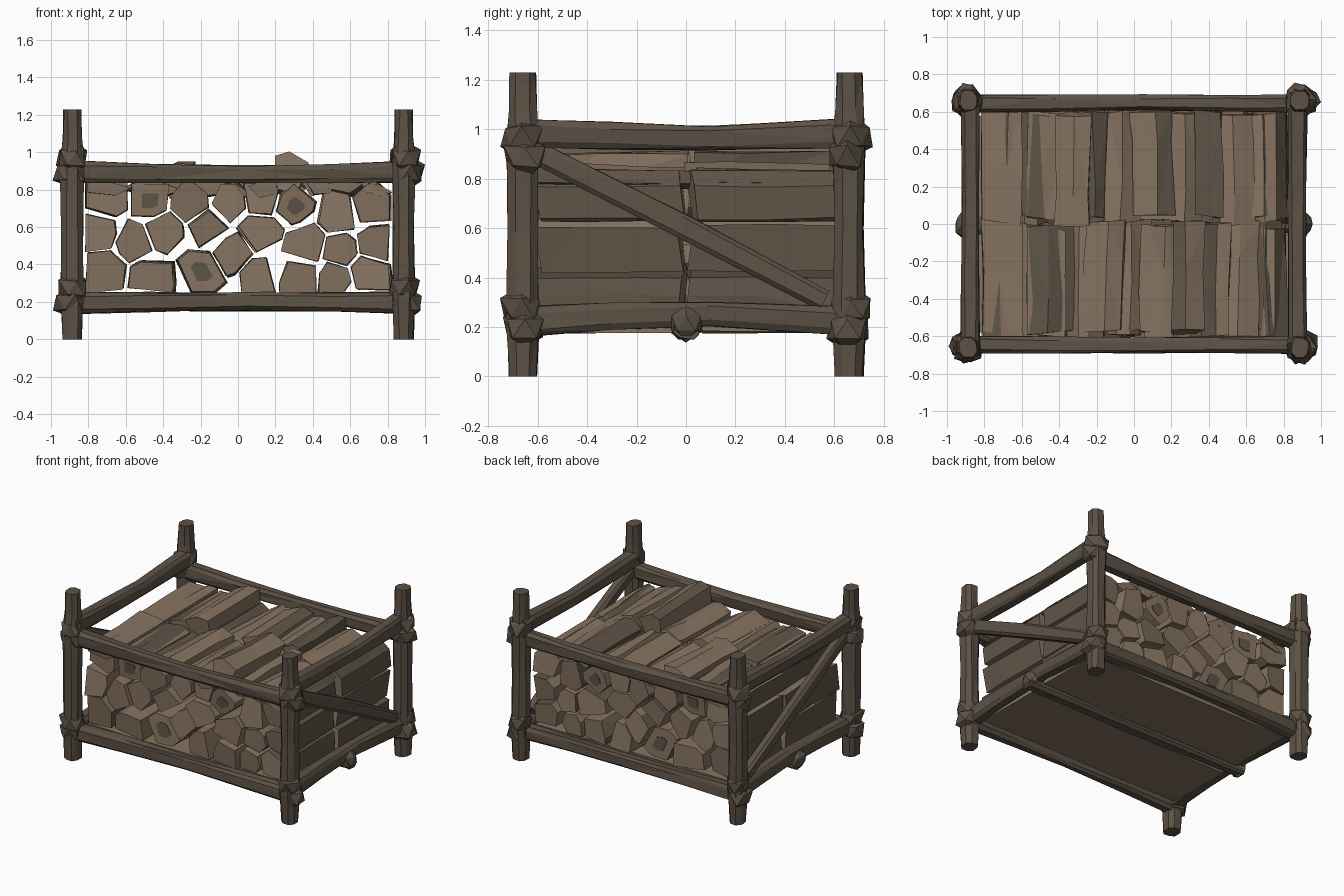
import bpy, bmesh, math, random
from mathutils import Vector

if "Cube" in bpy.data.objects:
    bpy.data.objects.remove(bpy.data.objects["Cube"])

random.seed(11)


def material(name, rgb):
    m = bpy.data.materials.new(name)
    m.diffuse_color = (*rgb, 1)
    m.use_nodes = True
    m.node_tree.nodes["Principled BSDF"].inputs["Base Color"].default_value = m.diffuse_color
    return m


FRAME = material("dark_timber", (0.108, 0.083, 0.061))
WOOD = material("split_wood", (0.24, 0.173, 0.12))
BARK = material("bark", (0.115, 0.09, 0.064))


def finish(bm, name, mats):
    bmesh.ops.recalc_face_normals(bm, faces=bm.faces)
    me = bpy.data.meshes.new(name)
    bm.to_mesh(me)
    bm.free()
    for m in mats:
        me.materials.append(m)
    ob = bpy.data.objects.new(name, me)
    bpy.context.collection.objects.link(ob)
    return ob


def loft(bm, rings):
    """Skin a list of equal point rings and cap both ends; returns side faces, caps."""
    vs = [[bm.verts.new(p) for p in r] for r in rings]
    n = len(vs[0])
    sides = [bm.faces.new((a[i], a[(i + 1) % n], b[(i + 1) % n], b[i]))
             for a, b in zip(vs, vs[1:]) for i in range(n)]
    return sides, [bm.faces.new(vs[0]), bm.faces.new(vs[-1])]


def beam(name, stations, rough=0.006, c=0.6):
    """Hewn beam with chamfered square section; stations are (x, y, z, half_a, half_b)."""
    bm = bmesh.new()
    d = (Vector(stations[-1][:3]) - Vector(stations[0][:3])).normalized()
    up = Vector((0, 1, 0)) if abs(d.z) > 0.9 else Vector((0, 0, 1))
    side = d.cross(up).normalized()
    up = side.cross(d)
    profile = [(1, c), (c, 1), (-c, 1), (-1, c), (-1, -c), (-c, -1), (c, -1), (1, -c)]
    rings = []
    for x, y, z, a, b in stations:
        rings.append([Vector((x, y, z)) + side * (u * a + random.uniform(-rough, rough))
                      + up * (v * b + random.uniform(-rough, rough)) for u, v in profile])
    loft(bm, rings)
    bmesh.ops.triangulate(bm, faces=[f for f in bm.faces if len(f.verts) == 4])
    return finish(bm, name, [FRAME])


def knot(name, c, r):
    """Faceted rough lump where beams are joined."""
    bm = bmesh.new()
    bmesh.ops.create_icosphere(bm, subdivisions=1, radius=1)
    for v in bm.verts:
        k = random.uniform(0.88, 1.22)
        v.co = Vector(c) + Vector(v.co[i] * r[i] * k for i in range(3))
    finish(bm, name, [FRAME])


# Corner posts with the lumpy joints
for sx in (-1, 1):
    for sy in (-1, 1):
        x, y = sx * 0.887, sy * 0.66
        tag = ("left" if sx < 0 else "right") + ("_front" if sy < 0 else "_back")
        beam("post_" + tag, [(x, y, 0, .05, .055), (x, y, .22, .058, .064),
                             (x, y, .6, .056, .058), (x, y, .95, .062, .064),
                             (x, y, 1.08, .05, .055), (x, y, 1.23, .045, .05)], .005, .5)
        for level, z in (("low", .195), ("high", .89)):
            knot(f"rail_joint_{level}_{tag}", (sx * .9, sy * .652, z), (.092, .086, .082))
            knot(f"side_joint_{level}_{tag}", (sx * .888, sy * .665, z + .08), (.084, .088, .08))

# Long rails along front and back
for sy, tag in ((-1, "front"), (1, "back")):
    for level, z, sag in (("low", .195, .008), ("high", .898, -.018)):
        y = sy * .645
        beam(f"long_rail_{level}_{tag}",
             [(-.93, y, z, .045, .058), (-.45, y, z + sag * .6, .042, .05),
              (.05, y + sy * .005, z + sag, .038, .045),
              (.5, y, z + sag * .7, .042, .048), (.93, y, z, .046, .056)])

# Side rails and diagonal braces
for sx, tag in ((-1, "left"), (1, "right")):
    x = sx * .875
    for level, z, sag in (("low", .22, .035), ("high", .985, -.022)):
        beam(f"side_rail_{level}_{tag}",
             [(x, -.7, z, .05, .06), (x, -.3, z + sag * .6, .046, .054),
              (x, .1, z + sag, .044, .05), (x, .7, z, .05, .058)])
    beam("brace_" + tag, [(x, -.6, .905, .034, .046), (x + sx * .01, 0, .6, .034, .05),
                          (x, .56, .305, .034, .042)], .004)
    knot("beam_end_" + tag, (sx * .91, 0, .215), (.05, .07, .066))

# Floor: middle bearer and a thick plank on each side
beam("floor_bearer", [(-.93, 0, .2, .05, .045), (0, 0, .195, .05, .042), (.93, 0, .2, .05, .045)])
for sy, tag in ((-1, "front"), (1, "back")):
    bm = bmesh.new()
    rings = [[Vector((x, sy * (y + random.uniform(-.01, .01)), z + random.uniform(-.006, .006)))
              for y, z in ((.06, .18), (.57, .178), (.585, .235), (.05, .235))]
             for x in (-.84, -.3, .25, .84)]
    loft(bm, rings)
    finish(bm, "floor_plank_" + tag, [WOOD])


def clip(poly, n, d):
    """Keep the part of a 2D polygon where p.n <= d."""
    out = []
    for a, b in zip(poly, poly[1:] + poly[:1]):
        da, db = a.dot(n) - d, b.dot(n) - d
        if da <= 0:
            out.append(a)
        if da * db < 0:
            out.append(a.lerp(b, da / (da - db)))
    return out


def log_sections(seeds, gap):
    """Split-log outlines: packed cells around the seed points."""
    cells = []
    for i, s in enumerate(seeds):
        poly = [Vector(p) for p in ((-.815, .25), (.815, .25), (.815, .835), (-.815, .835))]
        for j, o in enumerate(seeds):
            if j != i:
                n = (o - s).normalized()
                poly = clip(poly, n, n.dot((s + o) / 2) - gap * random.uniform(.4, 1.5))
        a0 = random.uniform(0, 6)
        for k in range(4):
            a = a0 + k * 1.571 + random.uniform(-.3, .3)
            n = Vector((math.cos(a), math.sin(a)))
            poly = clip(poly, n, n.dot(s) + random.uniform(.075, .14))
        # drop short edges so that each log stays coarse
        poly = [p for k, p in enumerate(poly) if (p - poly[k - 1]).length > .04]
        cells.append(poly)
    return cells


def split_log(name, poly, y0, y1, wob, tilt=0.0, yaw=0.0, dark=False, patch=0):
    """One split log along y with ragged ends; patch = -1/1 puts a stain on that end."""
    bm = bmesh.new()
    mid = sum(poly, Vector((0, 0))) / len(poly)
    ends = Vector((random.uniform(-.15, .15), random.uniform(-.15, .15)))
    yc = (y0 + y1) / 2

    def place(p, y):
        return Vector((p.x + yaw * (y - yc), y + (p - mid).dot(ends), p.y + tilt * (y - yc)))

    rings = []
    for y, w in ((y0, wob * .3), (yc + random.uniform(-.15, .15), wob), (y1, wob)):
        k = random.uniform(.95, 1.02)
        rings.append([place(mid + (p - mid) * k, y) + Vector((random.uniform(-w, w), 0,
                      random.uniform(-w, w))) for p in poly])
    sides, caps = loft(bm, rings)
    n = len(poly)
    strip = random.randrange(n * 2)
    for f, face in enumerate(sides):
        c = face.calc_center_median()
        outward = abs(c.x) > abs(mid.x) + .03 and abs(mid.x) > .64
        face.material_index = int(dark or f % n == strip or outward)
    bmesh.ops.triangulate(bm, faces=sides)
    if patch:
        y = y0 if patch < 0 else y1
        plate = [[place(mid + (p - mid) * .45, y + patch * d) for p in poly] for d in (.002, .006)]
        s, c = loft(bm, plate)
        for face in s + c:
            face.material_index = 1
    finish(bm, name, [WOOD, BARK])


SEEDS = [(-.70, .74), (-.47, .74), (-.26, .72), (-.04, .73), (.13, .76), (.29, .71), (.53, .66),
         (.72, .72), (-.735, .58), (-.56, .52), (-.39, .58), (-.17, .59), (.12, .57), (.36, .51),
         (.56, .48), (.735, .51), (-.71, .37), (-.47, .34), (-.2, .36), (-.03, .46), (.1, .34),
         (.33, .33), (.52, .32), (.69, .36)]
PATCHED = (1, 5, 18)
CELLS = log_sections([Vector(s) for s in SEEDS], .01)

# Two rows of stacked split logs
for tag, y0, y1, side in (("front", -.605, -.004, -1), ("back", .016, .605, 1)):
    for i, poly in enumerate(CELLS):
        off = Vector((random.uniform(-.006, .006), random.uniform(-.004, .004)))
        split_log(f"log_{tag}_{i + 1}", [p + off for p in poly], y0 + random.uniform(-.02, .02),
                  y1 + random.uniform(-.02, .015), .006, patch=side if i in PATCHED else 0)

# Loose uneven top layer: (x, width, top height, dark)
TOPS = {"front": [(-.69, .22, .85, 0), (-.44, .24, .86, 1), (-.16, .2, .9, 0), (.0, .15, .84, 0),
                  (.14, .14, .87, 0), (.29, .16, .985, 0), (.43, .14, .91, 0), (.58, .17, .87, 0),
                  (.73, .13, .84, 1)],
        "back": [(-.7, .17, .84, 0), (-.5, .2, .86, 0), (-.33, .17, .955, 0), (-.2, .13, .85, 1),
                 (-.06, .17, .86, 0), (.1, .2, .9, 0), (.28, .15, .88, 0), (.4, .14, .92, 1),
                 (.55, .17, .86, 0), (.71, .17, .84, 0)]}
for tag, y0, y1 in (("front", -.6, .01), ("back", .015, .6)):
    for i, (x, w, top, dark) in enumerate(TOPS[tag]):
        h, s = w * .54, random.choice((-1, 1))
        # lopsided section with a sloping split face on top
        pts = [(-h, .79), (h * .3, .765), (h * 1.05, top - .055), (-h * .15, top), (-h, top - .02)]
        poly = [Vector((x + s * u + random.uniform(-.008, .008), v + random.uniform(-.01, .008)))
                for u, v in pts]
        split_log(f"top_log_{tag}_{i + 1}", poly, y0 + random.uniform(-.02, .03),
                  y1 + random.uniform(-.02, .02), .01, random.uniform(-.04, .04),
                  random.uniform(-.05, .05), bool(dark))
